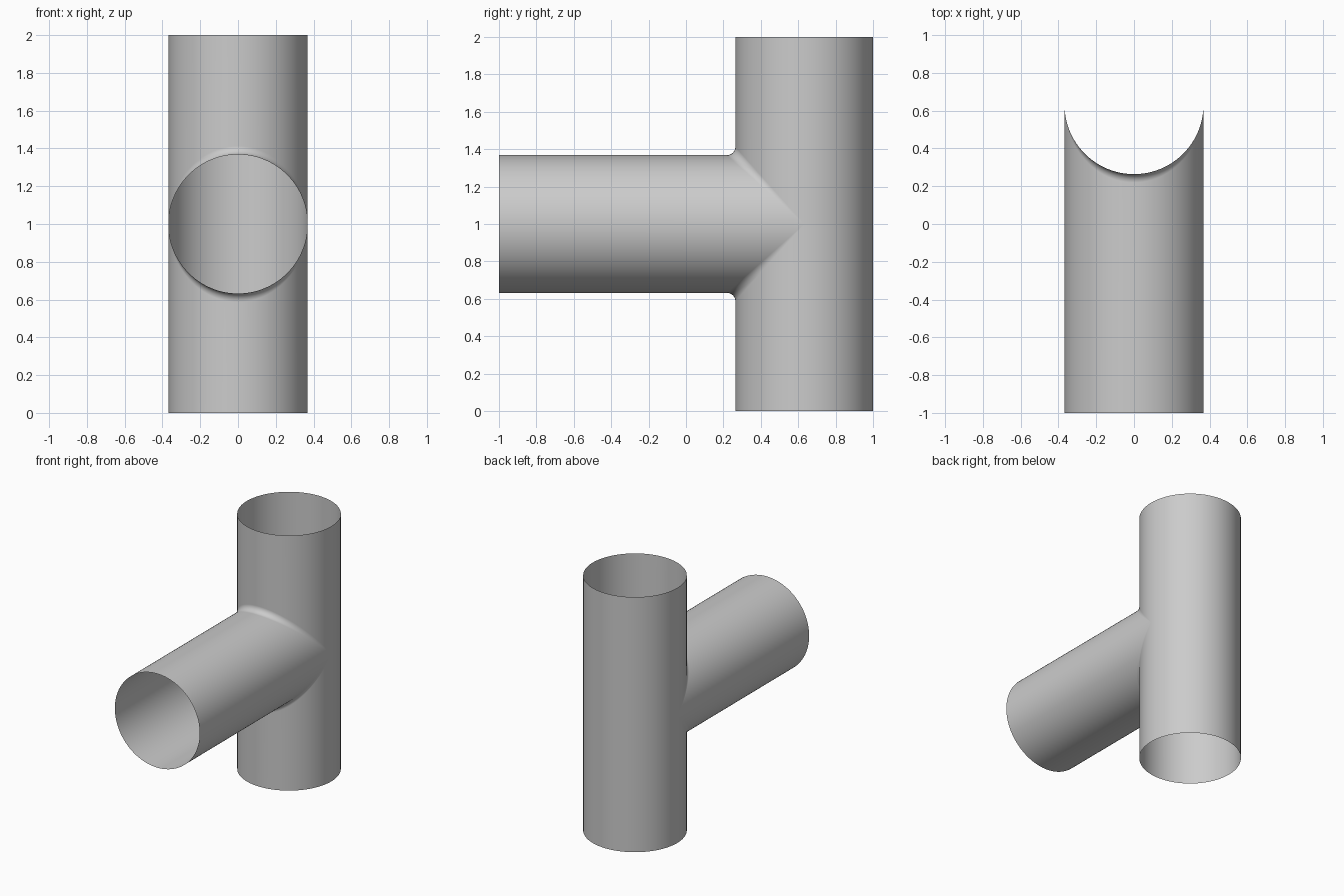
import bpy, bmesh
from math import sin, cos, pi
from mathutils import Vector

cube = bpy.data.objects.get("Cube")
if cube:
    bpy.data.objects.remove(cube)

R = 0.368           # pipe radius
FILLET = 0.045      # blend radius where the pipes meet
AXIS_Y = 1 - R      # upright pipe axis
HALF_SEGS = 48      # sides per half turn
FILLET_SEGS = 8

grey = bpy.data.materials.new("plain_grey")
grey.use_nodes = True
grey.diffuse_color = (0.6, 0.6, 0.6, 1)
grey.node_tree.nodes["Principled BSDF"].inputs["Base Color"].default_value = (0.6, 0.6, 0.6, 1)


def front_column(a):
    """Upright rim, rolling-ball blend, then branch rim, at angle a."""
    big = R + FILLET
    centre = Vector((big * sin(a), AXIS_Y - big * cos(a), big * cos(a)))
    to_upright = Vector((sin(a), -cos(a), 0))
    to_branch = Vector((sin(a), 0, cos(a)))
    points = [Vector((R * sin(a), AXIS_Y - R * cos(a), 1))]
    span = to_upright.angle(to_branch)
    for k in range(FILLET_SEGS + 1):
        t = k / FILLET_SEGS
        if span < 0.001:
            normal = to_upright
        else:
            normal = (to_upright * sin((1 - t) * span) + to_branch * sin(t * span)) / sin(span)
        points.append(centre - normal * FILLET)
    points.append(Vector((R * sin(a), -1, R * cos(a))))
    return points


def back_column(a):
    """Plain wall of the upright pipe from rim to mid height."""
    return [Vector((R * sin(a), AXIS_Y - R * cos(a), z)) for z in (1, 0)]


def add_strip(bm, column, start):
    """Skin columns swept through half a turn."""
    cols = [[bm.verts.new(p) for p in column(start + pi * i / HALF_SEGS)]
            for i in range(HALF_SEGS + 1)]
    for left, right in zip(cols, cols[1:]):
        for j in range(len(left) - 1):
            bm.faces.new((left[j], left[j + 1], right[j + 1], right[j]))


# Upper half of the open tee shell
bm = bmesh.new()
add_strip(bm, front_column, -pi / 2)
add_strip(bm, back_column, pi / 2)
bmesh.ops.remove_doubles(bm, verts=bm.verts[:], dist=0.0001)
mesh = bpy.data.meshes.new("pipe_tee")
bm.to_mesh(mesh)
bm.free()
mesh.materials.append(grey)
tee = bpy.data.objects.new("pipe_tee", mesh)
tee.location.z = 1
bpy.context.collection.objects.link(tee)

# Smooth shading, then mirror to the lower half
bpy.ops.object.select_all(action='DESELECT')
tee.select_set(True)
bpy.context.view_layer.objects.active = tee
bpy.ops.object.shade_smooth_by_angle()
mirror = tee.modifiers.new("lower_half", 'MIRROR')
mirror.use_axis = (False, False, True)
mirror.merge_threshold = 0.0005
weighted = tee.modifiers.new("even_shading", 'WEIGHTED_NORMAL')
weighted.keep_sharp = True
